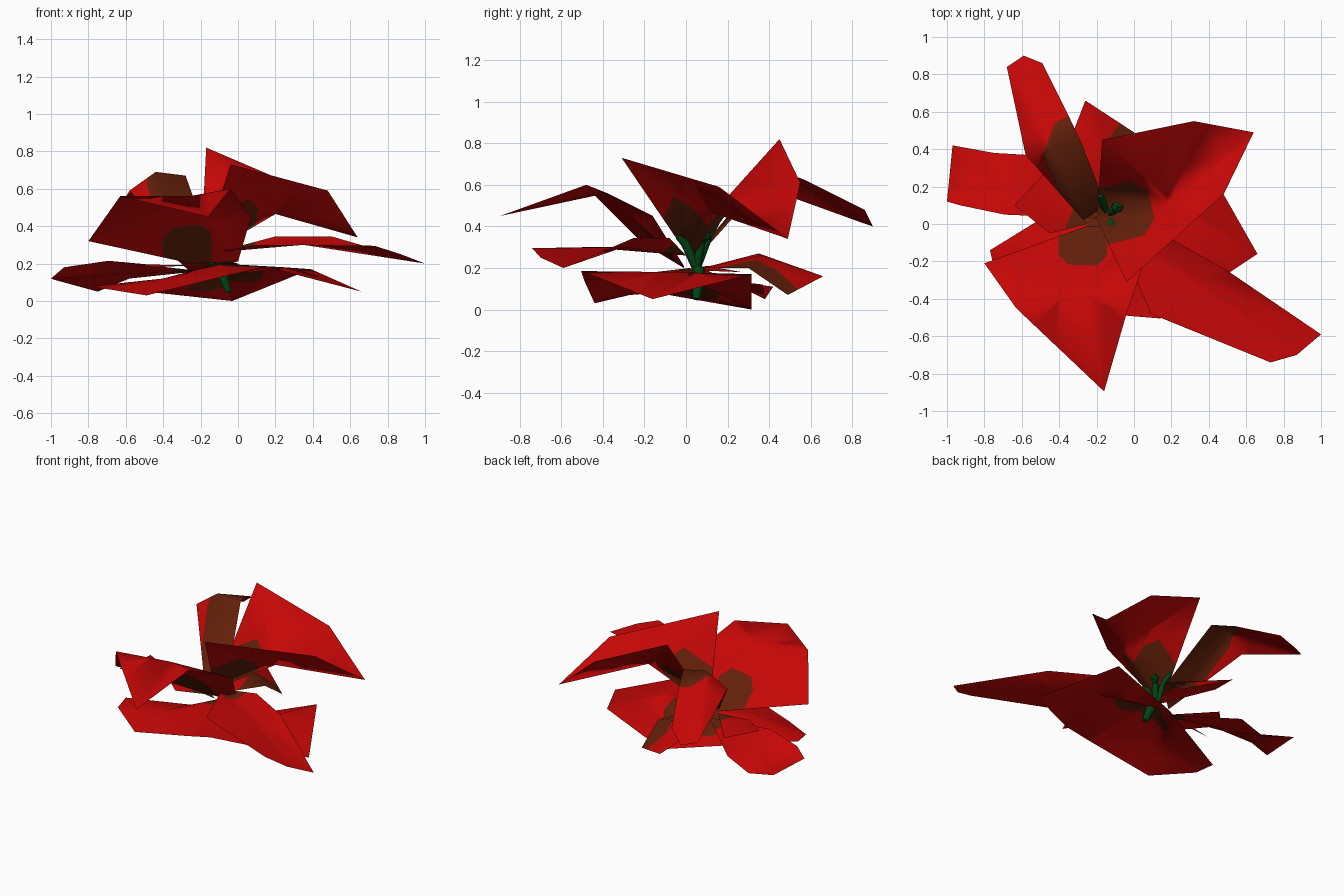
import bpy, bmesh
from mathutils import Vector as V

cube = bpy.data.objects.get("Cube")
if cube:
    bpy.data.objects.remove(cube)


def material(name, rgb):
    m = bpy.data.materials.new(name)
    m.use_nodes = True
    m.diffuse_color = (*rgb, 1)
    bsdf = m.node_tree.nodes["Principled BSDF"]
    bsdf.inputs["Base Color"].default_value = (*rgb, 1)
    bsdf.inputs["Roughness"].default_value = 0.9
    return m


red = material("petal red", (0.56, 0.002, 0.002))
brown = material("petal brown", (0.125, 0.014, 0.003))
green = material("stem green", (0.001, 0.055, 0.007))


def petal(name, base, mid, rim, reach, widths):
    """Fan of faces around mid; a brown patch is cut in at the base."""
    bm = bmesh.new()
    hub = bm.verts.new(mid)
    ring = [bm.verts.new(p) for p in [base] + rim]
    for a, b in zip(ring, ring[1:] + ring[:1]):
        bm.faces.new((hub, a, b))
    bm.normal_update()
    if sum(f.normal.z * f.calc_area() for f in bm.faces) < 0:
        bmesh.ops.reverse_faces(bm, faces=bm.faces[:])
    # patch outline: far end, two sides and two clipped corners
    origin = V(base)
    ahead = V(mid) - origin
    ahead.z = 0
    ahead.normalize()
    side = V((-ahead.y, ahead.x, 0))
    left, right = widths
    planes = [(origin + ahead * reach, ahead),
              (origin + side * left, side),
              (origin - side * right, -side),
              (origin + ahead * reach * 0.75 + side * left, (ahead + side).normalized()),
              (origin + ahead * reach * 0.75 - side * right, (ahead - side).normalized())]
    for co, no in planes:
        bmesh.ops.bisect_plane(bm, geom=bm.verts[:] + bm.edges[:] + bm.faces[:],
                               plane_co=co, plane_no=no, dist=1e-5)
    for f in bm.faces:
        c = f.calc_center_median()
        f.material_index = int(all((c - co).dot(no) < 0 for co, no in planes))
        f.smooth = True
    mesh = bpy.data.meshes.new(name)
    bm.to_mesh(mesh)
    bm.free()
    mesh.materials.append(red)
    mesh.materials.append(brown)
    ob = bpy.data.objects.new(name, mesh)
    bpy.context.collection.objects.link(ob)


def stalk(name, points, radius, tip_scale):
    cu = bpy.data.curves.new(name, "CURVE")
    cu.dimensions = "3D"
    cu.bevel_depth = radius
    cu.bevel_resolution = 1
    cu.use_fill_caps = True
    sp = cu.splines.new("POLY")
    sp.points.add(len(points) - 1)
    for q, p in zip(sp.points, points):
        q.co = (*p, 1)
    sp.points[-1].radius = tip_scale
    cu.materials.append(green)
    ob = bpy.data.objects.new(name, cu)
    bpy.context.collection.objects.link(ob)


# Upper petals
petal("upper_right_petal", (-.2, .03, .23), (.2, .13, .465),
      [(-.17, .45, .82), (.32, .55, .61), (.64, .49, .34), (.48, .16, .59), (-.04, -.31, .73)],
      .3, (.15, .15))
petal("upper_back_petal", (-.27, .02, .23), (-.44, .4, .69),
      [(-.58, .37, .59), (-.68, .84, .42), (-.59, .9, .4), (-.49, .86, .48),
       (-.35, .58, .62), (-.28, .43, .67), (-.15, .1, .3)],
      .54, (.06, .32))
petal("upper_front_petal", (-.25, -.01, .2), (-.26, -.38, .56),
      [(-.8, -.21, .32), (-.63, -.45, .56), (-.16, -.895, .45), (-.04, -.48, .6),
       (.07, -.16, .45), (0, -.01, .21)],
      .21, (.11, .15))

# Middle petals
petal("right_petal", (-.12, 0, .26), (.35, -.3, .3),
      [(.2, -.08, .345), (.5, -.25, .345), (1, -.59, .2), (.87, -.7, .25), (.73, -.74, .295), (.09, -.48, .3)],
      .22, (.12, .04))
petal("back_petal", (-.15, .08, .2), (-.2, .36, .26),
      [(-.38, .35, .27), (-.26, .66, .16), (0, .49, .07), (0, .3, .2)],
      .46, (-.06, .3))
petal("small_left_petal", (-.25, 0, .19), (-.48, .1, .195),
      [(-.45, -.05, .18), (-.64, .1, .21), (-.48, .27, .18)], .1, (.1, .1))

# Lower petals
petal("left_petal", (-.2, .03, .16), (-.7, .2, .14),
      [(-.69, .05, .215), (-.93, .1, .18), (-1, .12, .12), (-.97, .42, .11), (-.75, .38, .05), (-.58, .37, .12)],
      .15, (.08, .08))
petal("lower_right_petal", (-.1, .02, .2), (.25, -.06, .18),
      [(-.03, .315, 0), (.39, .315, .17), (.66, -.16, .05), (.14, -.505, .185), (-.04, -.49, .14)],
      .22, (.14, .1))
petal("lower_front_petal", (-.1, .02, .2), (-.4, -.2, .12),
      [(-.03, .315, 0), (-.77, -.14, .08), (-.74, -.27, .07), (-.49, -.44, .03), (-.04, -.49, .14)],
      .14, (.06, .12))

# Stem and stamens
stalk("stem", [(-.11, .06, .2), (-.08, .06, .13), (-.05, .05, .05)], .03, .6)
root = V((-.14, .05, .2))
for i, tip in enumerate([(-.09, .09, .36), (-.18, .15, .42), (-.1, -.04, .35)]):
    bend = root.lerp(V(tip), .6) + V((0, 0, .03))
    stalk(f"stamen_{i + 1}", [root, bend, V(tip)], .022, .6)

# Seed bud on the first stamen
bpy.ops.mesh.primitive_ico_sphere_add(subdivisions=1, radius=.035, location=(-.09, .09, .355))
bud = bpy.context.object
bud.name = "seed_bud"
bud.data.materials.append(green)
